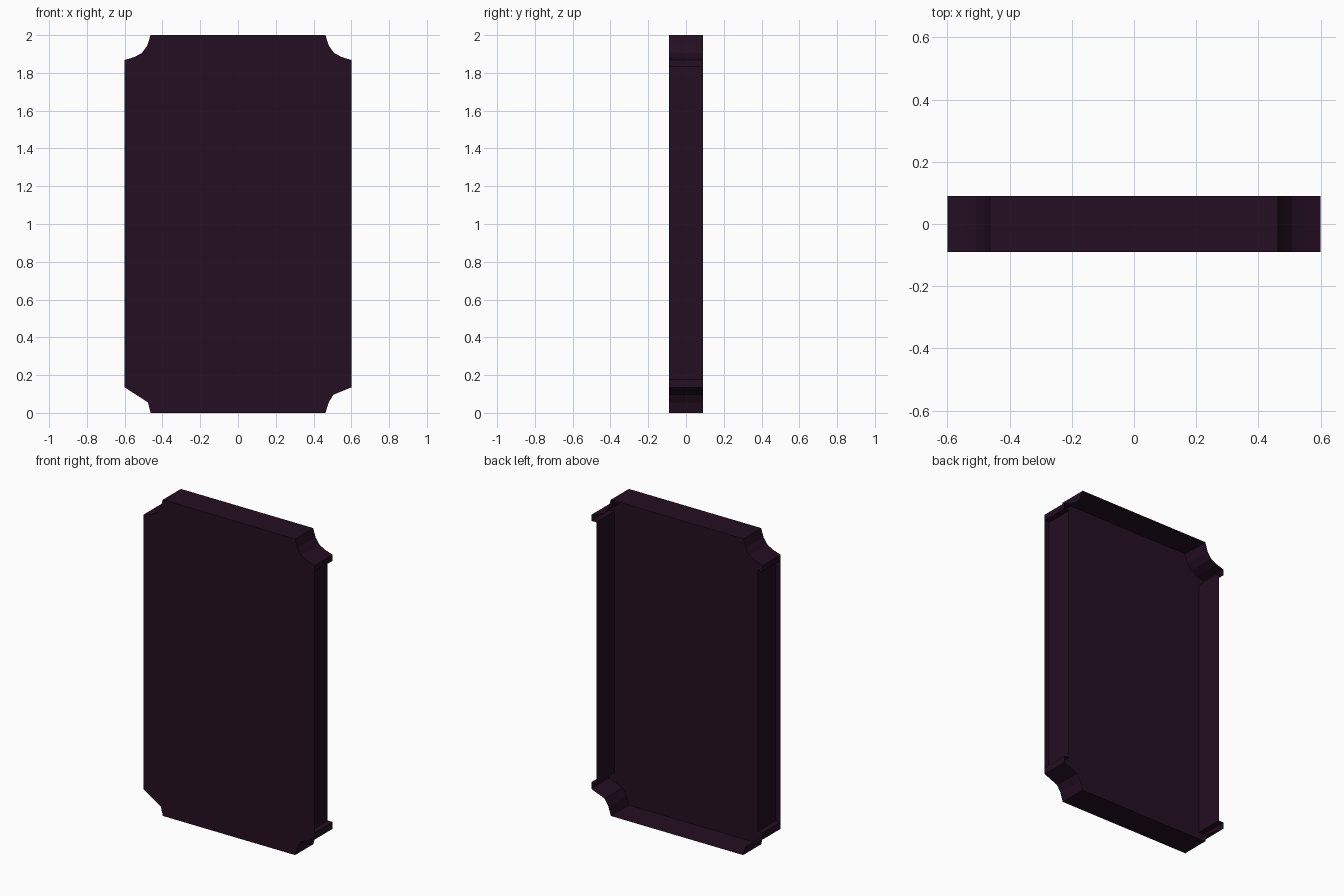
import bpy, bmesh

if "Cube" in bpy.data.objects:
    bpy.data.objects.remove(bpy.data.objects["Cube"])

DEPTH = 0.09          # half of the tray depth
WALL = 0.565          # side walls sit slightly inside the plate edge

mat = bpy.data.materials.new("dark plum")
mat.diffuse_color = (0.017, 0.0046, 0.0155, 1)
mat.use_nodes = True
mat.node_tree.nodes["Principled BSDF"].inputs["Base Color"].default_value = mat.diffuse_color

# Scalloped corner profiles, running from the end edge towards the side edge
top = [(0.463, 2.0), (0.48, 1.945), (0.508, 1.906), (0.546, 1.885), (0.6, 1.868)]
bottom_right = [(0.463, 0.0), (0.48, 0.055), (0.506, 0.097), (0.6, 0.135)]
bottom_left = [(0.463, 0.0), (0.477, 0.056), (0.6, 0.135)]

# Step from each corner lip in to the recessed side wall
step = [(0.6, 1.83), (WALL, 1.83), (WALL, 0.177), (0.6, 0.177)]


def mirror(points):
    return [(-x, z) for x, z in points]


def outline(side):
    """Closed loop round the tray, with optional stepped side walls."""
    right = top + side + bottom_right[::-1]
    left = top + side + bottom_left[::-1]
    return right + mirror(left)[::-1]


def add_object(name, bm):
    mesh = bpy.data.meshes.new(name)
    bm.to_mesh(mesh)
    bm.free()
    mesh.materials.append(mat)
    obj = bpy.data.objects.new(name, mesh)
    bpy.context.collection.objects.link(obj)
    return obj


# Front plate: one flat sheet facing -y
bm = bmesh.new()
plate = bm.faces.new([bm.verts.new((x, -DEPTH, z)) for x, z in outline([])])
plate.normal_update()
if plate.normal.y > 0:
    plate.normal_flip()
bmesh.ops.triangulate(bm, faces=[plate])
add_object("front_plate", bm)

# Rim: open-backed thin wall following the stepped outline
bm = bmesh.new()
loop = outline(step)
front = [bm.verts.new((x, -DEPTH, z)) for x, z in loop]
back = [bm.verts.new((x, DEPTH, z)) for x, z in loop]
for i in range(len(loop)):
    j = (i + 1) % len(loop)
    # clockwise outline seen from the front, so this order faces outwards
    bm.faces.new((front[i], front[j], back[j], back[i]))
bm.normal_update()
if max(bm.faces, key=lambda f: f.calc_center_median().z).normal.z < 0:
    bmesh.ops.reverse_faces(bm, faces=bm.faces[:])
add_object("rim_wall", bm)
